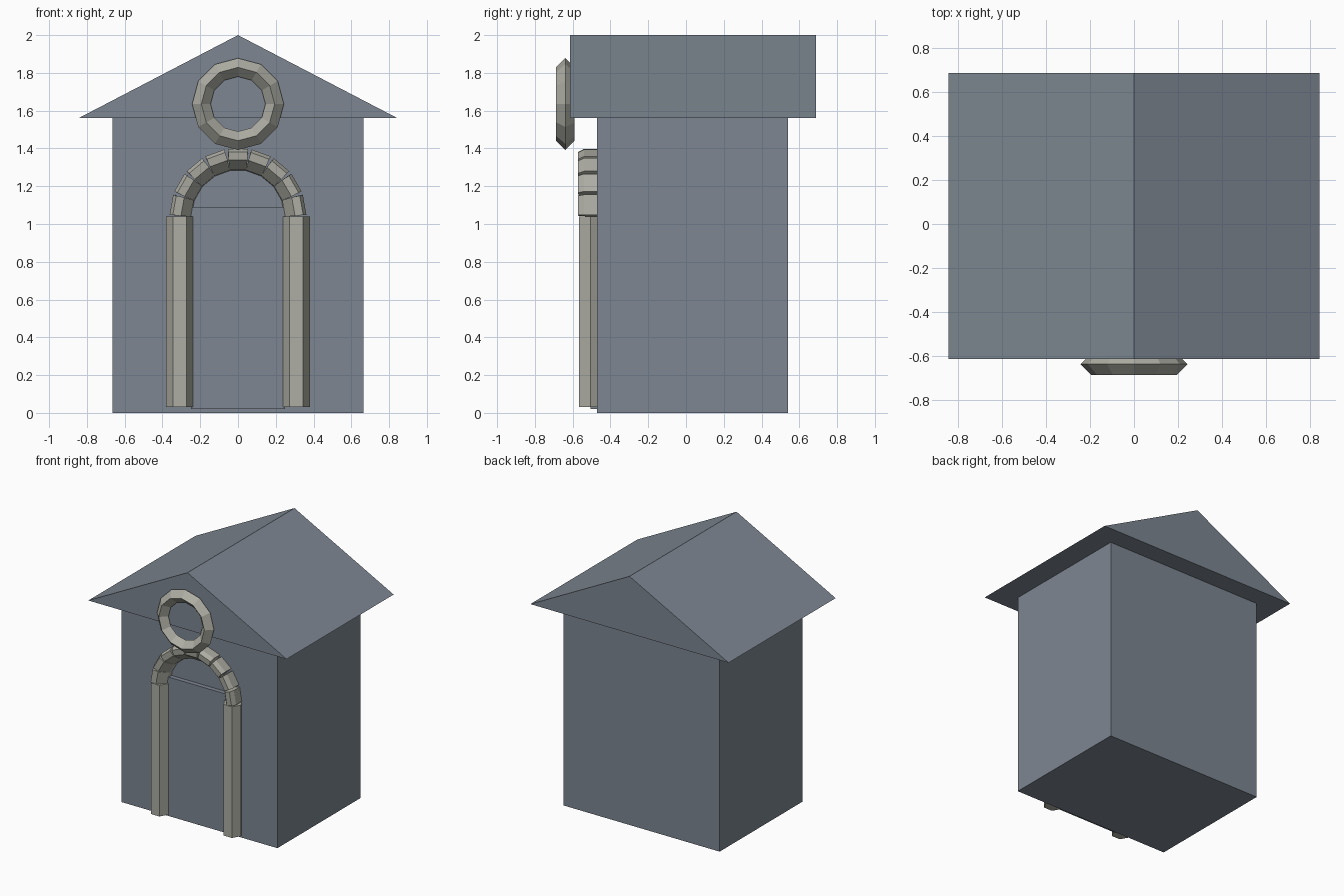
import bpy, bmesh, math
from mathutils import Matrix

if "Cube" in bpy.data.objects:
    bpy.data.objects.remove(bpy.data.objects["Cube"])


def material(name, rgb):
    m = bpy.data.materials.new(name)
    m.diffuse_color = (*rgb, 1)
    m.use_nodes = True
    m.node_tree.nodes["Principled BSDF"].inputs["Base Color"].default_value = m.diffuse_color
    return m


SLATE = material("slate grey", (0.205, 0.24, 0.285))
STONE = material("pale stone", (0.42, 0.42, 0.37))


def finish(name, bm, mat):
    bmesh.ops.recalc_face_normals(bm, faces=bm.faces)
    me = bpy.data.meshes.new(name)
    bm.to_mesh(me)
    bm.free()
    me.materials.append(mat)
    ob = bpy.data.objects.new(name, me)
    bpy.context.collection.objects.link(ob)
    return ob


def loft(bm, first, last):
    """Closed solid between two matching outlines."""
    a = [bm.verts.new(p) for p in first]
    b = [bm.verts.new(p) for p in last]
    bm.faces.new(a)
    bm.faces.new(b[::-1])
    for i in range(len(a)):
        j = (i + 1) % len(a)
        bm.faces.new((a[i], b[i], b[j], a[j]))


def box(name, x, y0, y1, z0, z1, mat):
    bm = bmesh.new()
    outline = [(-x, z0), (x, z0), (x, z1), (-x, z1)]
    loft(bm, [(px, y0, pz) for px, pz in outline], [(px, y1, pz) for px, pz in outline])
    return finish(name, bm, mat)


# Walls and door panel
box("walls", 0.665, -0.47, 0.54, 0, 1.56, SLATE)
box("door_panel", 0.25, -0.505, -0.46, 0.02, 1.09, SLATE)

# Gabled roof
bm = bmesh.new()
gable = [(-0.845, 1.56), (0.845, 1.56), (0, 2.0)]
loft(bm, [(x, -0.615, z) for x, z in gable], [(x, 0.688, z) for x, z in gable])
finish("roof", bm, SLATE)

# Hexagonal door pillars
for side, label in ((-1, "left"), (1, "right")):
    bm = bmesh.new()
    hexagon = [(side * 0.309 + 0.071 * math.cos(k * math.pi / 3),
                -0.505 + 0.071 * math.sin(k * math.pi / 3)) for k in range(6)]
    loft(bm, [(x, y, 0.03) for x, y in hexagon], [(x, y, 1.04) for x, y in hexagon])
    finish(label + "_pillar", bm, STONE)

# Arch of nine wedge stones; section is (radius, y, half angle in degrees)
section = [(0.245, -0.46, 10), (0.25, -0.505, 10), (0.302, -0.568, 9.6),
           (0.345, -0.572, 8.6), (0.362, -0.54, 8.6), (0.362, -0.46, 8.6)]
bm = bmesh.new()
for k in range(9):
    mid = 10 + 20 * k
    ends = []
    for s in (-1, 1):
        ends.append([(r * math.cos(math.radians(mid + s * h)), y,
                      1.04 + r * math.sin(math.radians(mid + s * h)))
                     for r, y, h in section])
    loft(bm, *ends)
finish("door_arch", bm, STONE)

# Round gable ring with a diamond cross-section
bpy.ops.mesh.primitive_torus_add(major_segments=12, minor_segments=4,
                                 major_radius=0.194, minor_radius=0.049,
                                 location=(0, -0.639, 1.635),
                                 rotation=(math.pi / 2, 0, 0))
ring = bpy.context.object
ring.name = "gable_ring"
ring.data.materials.append(STONE)
